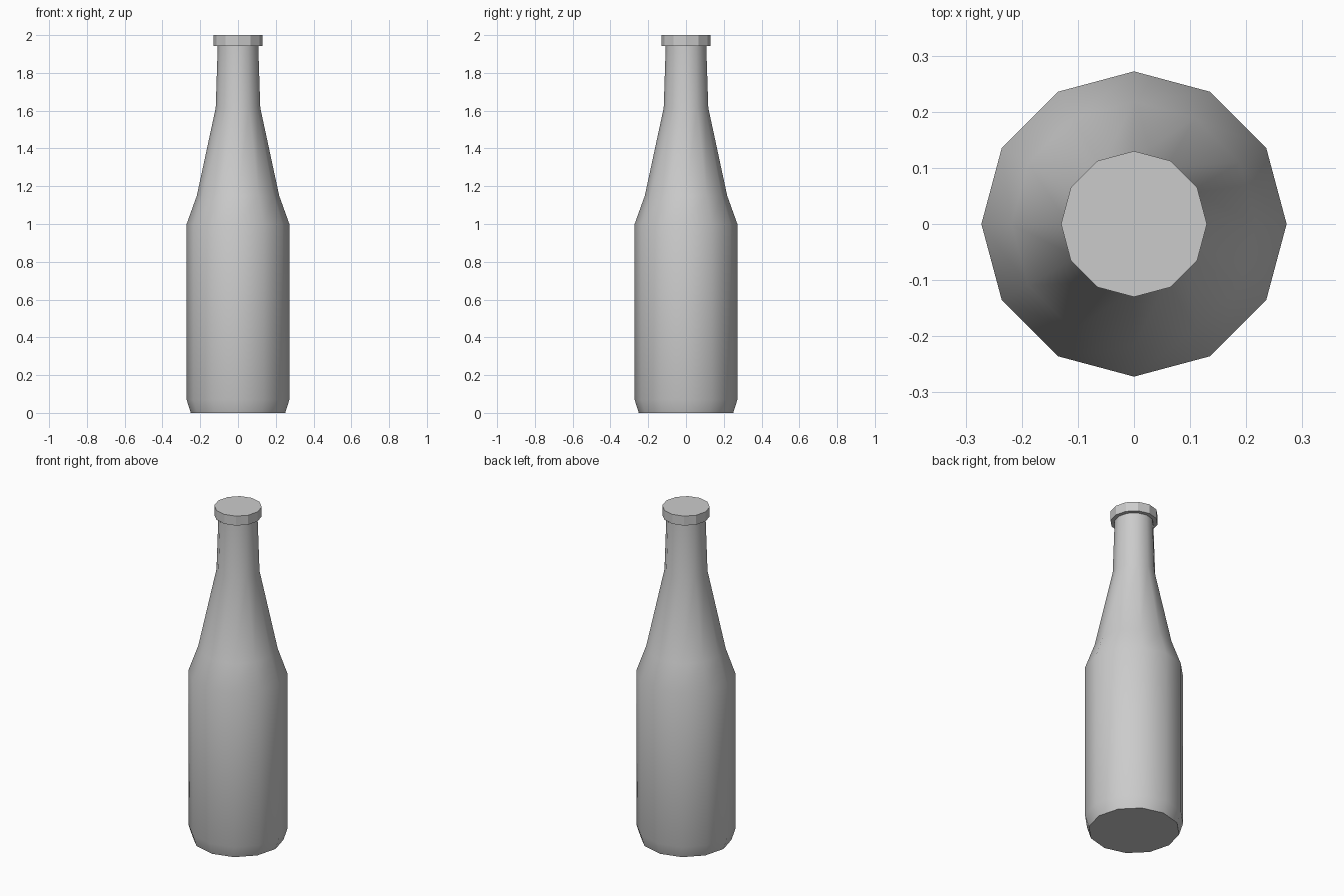
import bpy, bmesh, math

if "Cube" in bpy.data.objects:
    bpy.data.objects.remove(bpy.data.objects["Cube"])

SIDES = 12


def lathe(name, profile, smooth):
    """Spin a (radius, z) profile into a closed solid with flat ends."""
    bm = bmesh.new()
    rings = [[bm.verts.new((r * math.cos(math.tau * i / SIDES),
                            r * math.sin(math.tau * i / SIDES), z))
              for i in range(SIDES)] for r, z in profile]
    for low, high in zip(rings, rings[1:]):
        for i in range(SIDES):
            j = (i + 1) % SIDES
            bm.faces.new((low[i], low[j], high[j], high[i]))
    bm.faces.new(rings[0][::-1])
    bm.faces.new(rings[-1])
    mesh = bpy.data.meshes.new(name)
    bm.to_mesh(mesh)
    bm.free()
    obj = bpy.data.objects.new(name, mesh)
    bpy.context.collection.objects.link(obj)
    if smooth:
        bpy.ops.object.select_all(action='DESELECT')
        obj.select_set(True)
        bpy.context.view_layer.objects.active = obj
        bpy.ops.object.shade_smooth_by_angle(angle=math.radians(40))
    return obj


# Bottle body: chamfered base, straight sides, shoulder and tapering neck
lathe("bottle_body", [(0.25, 0), (0.272, 0.07), (0.272, 1.0), (0.218, 1.15),
                      (0.118, 1.615), (0.107, 1.95)], True)

# Faceted cap on top of the neck
lathe("bottle_cap", [(0.13, 1.943), (0.13, 2.0)], False)
